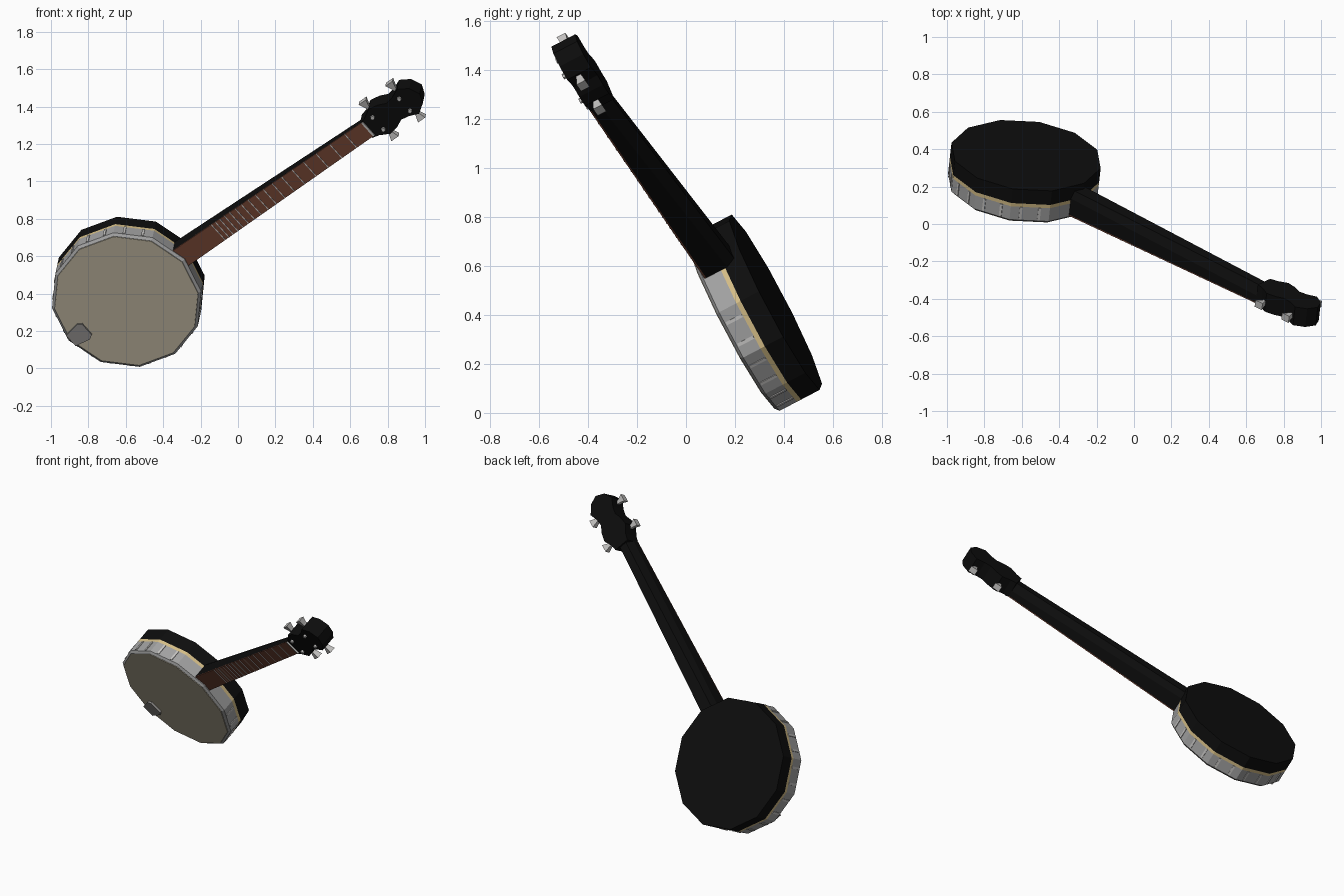
import bpy, math
from mathutils import Matrix, Vector

if "Cube" in bpy.data.objects:
    bpy.data.objects.remove(bpy.data.objects["Cube"])

# Local frame: X along the neck, Y across it, Z out of the drum head
n = Vector((-0.10, -0.882, -0.461)).normalized()
d = Vector((0.762, -0.366, 0.534))
d = (d - n * d.dot(n)).normalized()
u = n.cross(d)
C = Vector((-0.597, 0.19, 0.36))
FRAME = Matrix.Translation(C) @ Matrix((d, u, n)).transposed().to_4x4()


def material(name, rgb):
    m = bpy.data.materials.new(name)
    m.diffuse_color = (*rgb, 1)
    m.use_nodes = True
    m.node_tree.nodes["Principled BSDF"].inputs["Base Color"].default_value = m.diffuse_color
    return m


BLACK = material("black lacquer", (0.004, 0.004, 0.004))
SKIN = material("drum skin beige", (0.48, 0.43, 0.32))
TAN = material("tan binding", (0.66, 0.51, 0.24))
GREY = material("rim grey", (0.36, 0.36, 0.36))
LIGHT = material("bright metal", (0.55, 0.54, 0.53))
STEEL = material("dull metal", (0.27, 0.26, 0.25))
WOOD = material("fretboard brown", (0.17, 0.058, 0.034))


def loft(name, rings, mat):
    """Join equal-sized rings of local points, capped at both ends."""
    k = len(rings[0])
    verts = [p for r in rings for p in r]
    faces = [(i * k + j, i * k + (j + 1) % k, (i + 1) * k + (j + 1) % k, (i + 1) * k + j)
             for i in range(len(rings) - 1) for j in range(k)]
    faces += [tuple(reversed(range(k))), tuple(range(len(verts) - k, len(verts)))]
    me = bpy.data.meshes.new(name)
    me.from_pydata(verts, [], faces)
    me.materials.append(mat)
    ob = bpy.data.objects.new(name, me)
    ob.matrix_world = FRAME
    bpy.context.collection.objects.link(ob)
    return ob


def prism(name, outline, z0, z1, mat):
    return loft(name, [[(x, y, z) for x, y in outline] for z in (z0, z1)], mat)


def box(name, x0, x1, y0, y1, z0, z1, mat):
    return prism(name, [(x0, y0), (x1, y0), (x1, y1), (x0, y1)], z0, z1, mat)


def ring(r, z, sides=12):
    return [(r * math.cos(math.tau * i / sides), r * math.sin(math.tau * i / sides), z)
            for i in range(sides)]


# Drum body, twelve sided
R = 0.407
loft("back_bowl", [ring(R, -0.20), ring(R, -0.115)], BLACK)
loft("binding", [ring(R, -0.115), ring(R, -0.095)], TAN)
loft("rim", [ring(R, -0.095), ring(R, -0.015), ring(0.392, -0.003)], GREY)
loft("drum_skin", [ring(0.392, -0.01), ring(0.390, 0.0)], SKIN)

# Tension hooks, two on each flat of the rim
ap = R * math.cos(math.pi / 12)
for i in range(12):
    if i in (0, 11):
        continue
    for t in (-0.05, 0.05):
        hook = box("tension_hook", ap - 0.004, ap + 0.004, t - 0.007, t + 0.007,
                   -0.093, -0.02, LIGHT)
        hook.matrix_world = FRAME @ Matrix.Rotation(math.tau * (i + 0.5) / 12, 4, 'Z')

# Tailpiece at the rim opposite the neck
prism("tailpiece", [(-0.388, -0.04), (-0.30, -0.055), (-0.275, -0.04),
                    (-0.275, 0.04), (-0.30, 0.055), (-0.388, 0.04)], -0.005, 0.012, STEEL)


# Neck, tapering with a chamfered back
def neck_ring(s, lo, hi, side, back, inset):
    return [(s, lo, -0.026), (s, hi, -0.026), (s, hi, -side),
            (s, hi - inset, -back), (s, lo + inset, -back), (s, lo, -side)]


loft("neck", [neck_ring(1.72, -0.045, 0.055, 0.065, 0.118, 0.025),
              neck_ring(0.37, -0.045, 0.075, 0.125, 0.166, 0.02)], BLACK)
prism("fretboard", [(0.38, -0.045), (1.70, -0.045), (1.70, 0.055), (0.38, 0.075)],
      -0.027, -0.020, WOOD)

# Frets get closer towards the drum
for i in range(1, 18):
    s = 0.36 + 1.33 * 0.915 ** i
    edge = 0.075 - 0.02 * (s - 0.38) / 1.32
    box("fret", s - 0.0025, s + 0.0025, -0.045, edge, -0.021, -0.018, LIGHT)
box("nut", 1.692, 1.704, -0.045, 0.055, -0.03, -0.014, LIGHT)

# Headstock with two lobes
half = [(1.68, 0.05), (1.72, 0.06), (1.775, 0.09), (1.83, 0.08), (1.875, 0.06),
        (1.92, 0.067), (1.975, 0.09), (2.03, 0.055)]
outline = ([(s, -w) for s, w in half] + [(2.055, 0.0)]
           + [(s, w + 0.004) for s, w in reversed(half)])
prism("headstock", outline, -0.132, -0.022, BLACK)

# Tuners: flared knobs on the sides, posts on the front
for s in (1.763, 1.95):
    for side in (-1, 1):
        def knob(y, a, b):
            return [(s - a, side * y, -0.07 - b), (s + a, side * y, -0.07 - b),
                    (s + a, side * y, -0.07 + b), (s - a, side * y, -0.07 + b)]
        rings = [knob(0.075, 0.008, 0.010), knob(0.10, 0.012, 0.014), knob(0.137, 0.025, 0.020)]
        loft("tuner_knob", rings if side < 0 else rings[::-1], LIGHT)
        post = loft("tuner_post", [ring(0.012, -0.03, 6), ring(0.012, -0.008, 6)], LIGHT)
        post.matrix_world = FRAME @ Matrix.Translation((s, side * 0.045, 0))
